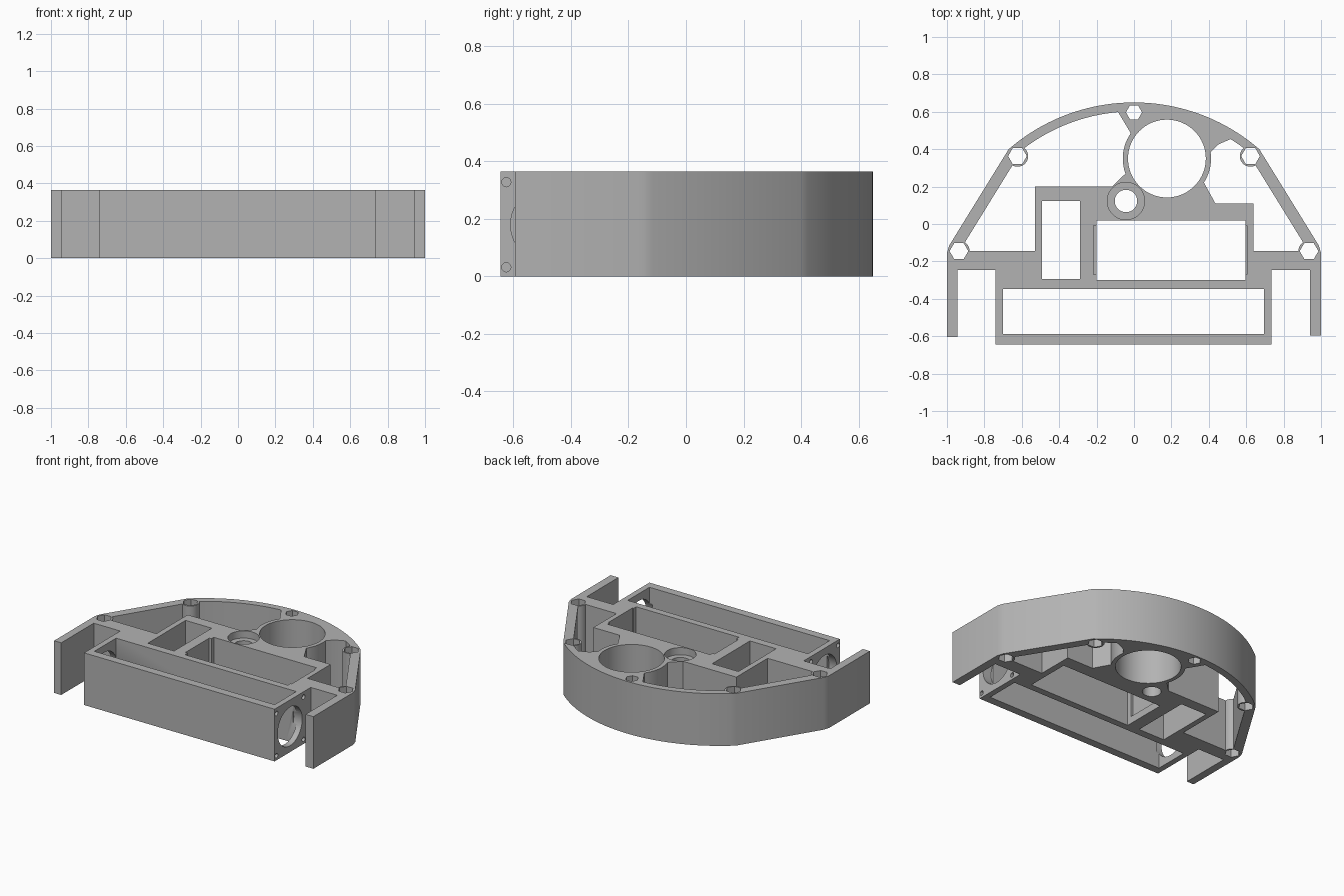
import bpy, bmesh
from math import cos, sin, radians
from mathutils import Matrix

H = 0.365
cube = bpy.data.objects.get("Cube")
if cube:
    bpy.data.objects.remove(cube)

grey = bpy.data.materials.new("plain grey")
grey.use_nodes = True
colour = (0.45, 0.45, 0.45, 1)
grey.diffuse_color = colour
grey.node_tree.nodes["Principled BSDF"].inputs["Base Color"].default_value = colour


def arc(cx, cy, r, a, b, n):
    """Points on a circle from angle a to b in degrees."""
    angles = [radians(a + (b - a) * i / n) for i in range(n + 1)]
    return [(cx + r * cos(t), cy + r * sin(t)) for t in angles]


def circle(cx, cy, r, n=64):
    return arc(cx, cy, r, 0, 360, n)[:-1]


def rect(x0, y0, x1, y1):
    return [(x0, y0), (x1, y0), (x1, y1), (x0, y1)]


def prism(name, outline, z0=-0.1, z1=H + 0.1):
    """Extrude a flat outline from z0 to z1."""
    bm = bmesh.new()
    face = bm.faces.new([bm.verts.new((x, y, z0)) for x, y in outline])
    top = bmesh.ops.extrude_face_region(bm, geom=[face])["geom"]
    bmesh.ops.translate(bm, vec=(0, 0, z1 - z0),
                        verts=[v for v in top if isinstance(v, bmesh.types.BMVert)])
    bmesh.ops.recalc_face_normals(bm, faces=bm.faces)
    mesh = bpy.data.meshes.new(name)
    bm.to_mesh(mesh)
    bm.free()
    ob = bpy.data.objects.new(name, mesh)
    bpy.context.collection.objects.link(ob)
    return ob


def cut(target, cutter):
    """Subtract the cutter and remove it."""
    mod = target.modifiers.new("cut", "BOOLEAN")
    mod.operation, mod.solver, mod.object = "DIFFERENCE", "EXACT", cutter
    bpy.context.view_layer.objects.active = target
    bpy.ops.object.modifier_apply(modifier=mod.name)
    bpy.data.objects.remove(cutter)


# Main plate: front box, side flanges, sloped sides and arched back
outline = [(-1, -0.605), (-0.945, -0.605), (-0.945, -0.245), (-0.74, -0.245),
           (-0.74, -0.645), (0.735, -0.645), (0.735, -0.245), (0.94, -0.245),
           (0.94, -0.595), (1, -0.595), (1, -0.155), (0.988, -0.115)]
outline += arc(0, -0.373, 1.023, 49.1, 130.9, 40)
outline += [(-0.988, -0.115), (-1, -0.155)]
housing = prism("housing", outline, 0, H)

# Open bays between the outer wall and the central block
left_bay = [(-0.933, -0.145), (-0.53, -0.145), (-0.53, 0.2), (-0.118, 0.2)]
left_bay += arc(0.176, 0.35, 0.236, 200, 145, 12)
left_bay += arc(0, -0.373, 0.975, 95, 128, 16) + [(-0.617, 0.367)]
right_bay = [(0.933, -0.145), (0.617, 0.367)]
right_bay += arc(0, -0.373, 0.975, 52, 58, 3) + [(0.45, 0.425)]
right_bay += arc(0.176, 0.35, 0.236, 8, -33, 10)
right_bay += [(0.435, 0.11), (0.64, 0.11), (0.64, -0.145)]

# The nut bosses stay standing inside the bays
bosses = [(s * x, y) for s in (-1, 1) for x, y in ((0.936, -0.145), (0.623, 0.363))]
for side, bay in ((-1, left_bay), (1, right_bay)):
    bay_cutter = prism("bay", bay)
    for x, y in bosses:
        if x * side > 0:
            cut(bay_cutter, prism("boss", circle(x, y, 0.057, 32), -0.2, H + 0.2))
    cut(housing, bay_cutter)

# Hexagonal nut holes
for x, y in bosses:
    cut(housing, prism("nut_hole", circle(x, y, 0.05, 6)))
cut(housing, prism("nut_hole", circle(0, 0.597, 0.043, 6)))

# Round sockets and rectangular pockets
cut(housing, prism("large_socket", circle(0.176, 0.35, 0.208)))
cut(housing, prism("small_socket", circle(-0.043, 0.123, 0.06, 40)))
cut(housing, prism("socket_recess", circle(-0.043, 0.123, 0.1, 48), H - 0.05))
cut(housing, prism("small_pocket", rect(-0.492, -0.294, -0.289, 0.123)))
cut(housing, prism("large_pocket", rect(-0.2, -0.3, 0.596, 0.018)))
cut(housing, prism("pocket_ledge", rect(-0.217, -0.27, 0.605, -0.008), 0.05))
cut(housing, prism("front_pocket", rect(-0.7, -0.588, 0.695, -0.348)))

# Fan opening and corner screw holes through each end of the front box
fan_holes = [(-0.475, 0.18, 0.135, 48)]
fan_holes += [(-0.475 + a, 0.18 + b, 0.016, 16) for a in (-0.15, 0.15) for b in (-0.148, 0.148)]
for x0, x1 in ((-0.76, -0.68), (0.67, 0.76)):
    for y, z, r, n in fan_holes:
        hole = prism("fan_hole", circle(y, z, r, n), x0, x1)
        # Turn the prism so it runs along x
        hole.data.transform(Matrix(((0, 0, 1, 0), (1, 0, 0, 0), (0, 1, 0, 0), (0, 0, 0, 1))))
        cut(housing, hole)

# Finish
housing.data.materials.clear()
housing.data.materials.append(grey)
for poly in housing.data.polygons:
    poly.material_index = 0
bpy.context.view_layer.objects.active = housing
housing.select_set(True)
bpy.ops.object.shade_smooth_by_angle(angle=radians(30))
